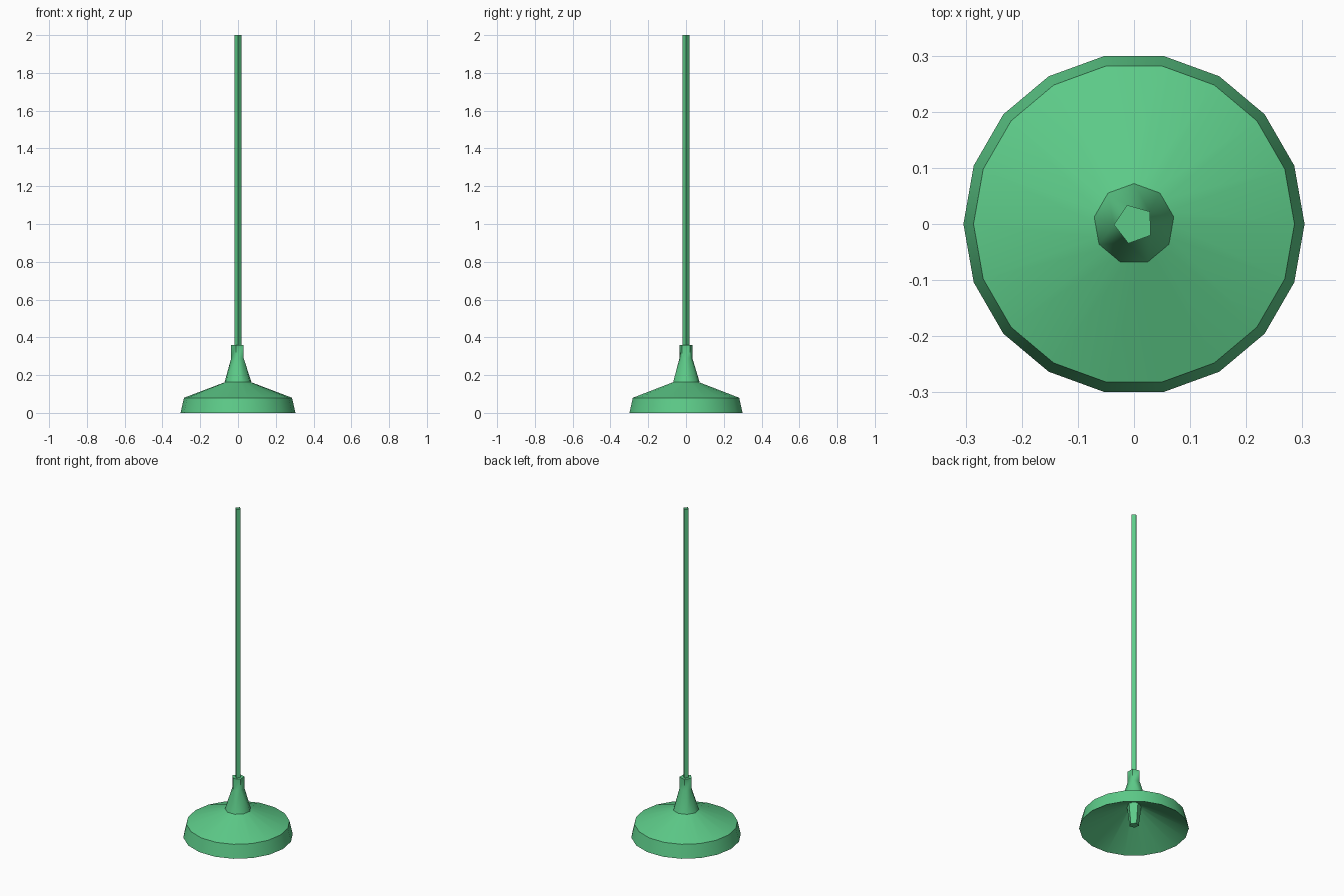
import bpy, bmesh
from math import cos, sin, radians, pi

if "Cube" in bpy.data.objects:
    bpy.data.objects.remove(bpy.data.objects["Cube"])

green = bpy.data.materials.new("green_enamel")
green.diffuse_color = (0.11, 0.6, 0.25, 1)
green.use_nodes = True
green.node_tree.nodes["Principled BSDF"].inputs["Base Color"].default_value = green.diffuse_color


def lathe(name, rings, cap_bottom=False, cap_top=False, inward=False):
    """Bridge polygon rings (sides, start angle, radius, z), from bottom to top."""
    bm = bmesh.new()
    loops = []
    for sides, start, radius, z in rings:
        angles = [radians(start) + 2 * pi * i / sides for i in range(sides)]
        vs = [bm.verts.new((radius * cos(a), radius * sin(a), z)) for a in angles]
        edges = [bm.edges.new((vs[i], vs[(i + 1) % sides])) for i in range(sides)]
        loops.append((vs, edges))
    for (_, low), (_, high) in zip(loops, loops[1:]):
        bmesh.ops.bridge_loops(bm, edges=low + high)
    if cap_bottom:
        bm.faces.new(loops[0][0])
    if cap_top:
        bm.faces.new(loops[-1][0])
    bmesh.ops.recalc_face_normals(bm, faces=bm.faces[:])
    if inward:
        bmesh.ops.reverse_faces(bm, faces=bm.faces[:])
    mesh = bpy.data.meshes.new(name)
    bm.to_mesh(mesh)
    bm.free()
    mesh.materials.append(green)
    for p in mesh.polygons:
        p.use_smooth = True
    mesh.set_sharp_from_angle(angle=radians(45))
    obj = bpy.data.objects.new(name, mesh)
    bpy.context.collection.objects.link(obj)
    return obj


# Shade with a short skirt
lathe("shade", [(18, 0, 0.304, 0), (18, 0, 0.286, 0.08), (18, 0, 0.068, 0.163)])

# Shallow reflector cone lining the inside of the shade
lathe("reflector", [(18, 0, 0.304, 0), (18, 0, 0.036, 0.145)], inward=True)

# Flared socket cover: nine sides narrowing to a five-sided neck
lathe("socket_cover", [(9, 90, 0.072, 0.163), (5, 110, 0.036, 0.29),
                       (5, 110, 0.036, 0.36)], cap_top=True)

# Lamp holder hanging inside the shade
lathe("lamp_holder", [(5, 81, 0.027, 0.02), (5, 81, 0.042, 0.145)], cap_bottom=True)

# Four-sided hanging rod, open at the ends
lathe("rod", [(4, 0, 0.0185, 0.36), (4, 0, 0.0185, 2.0)])
